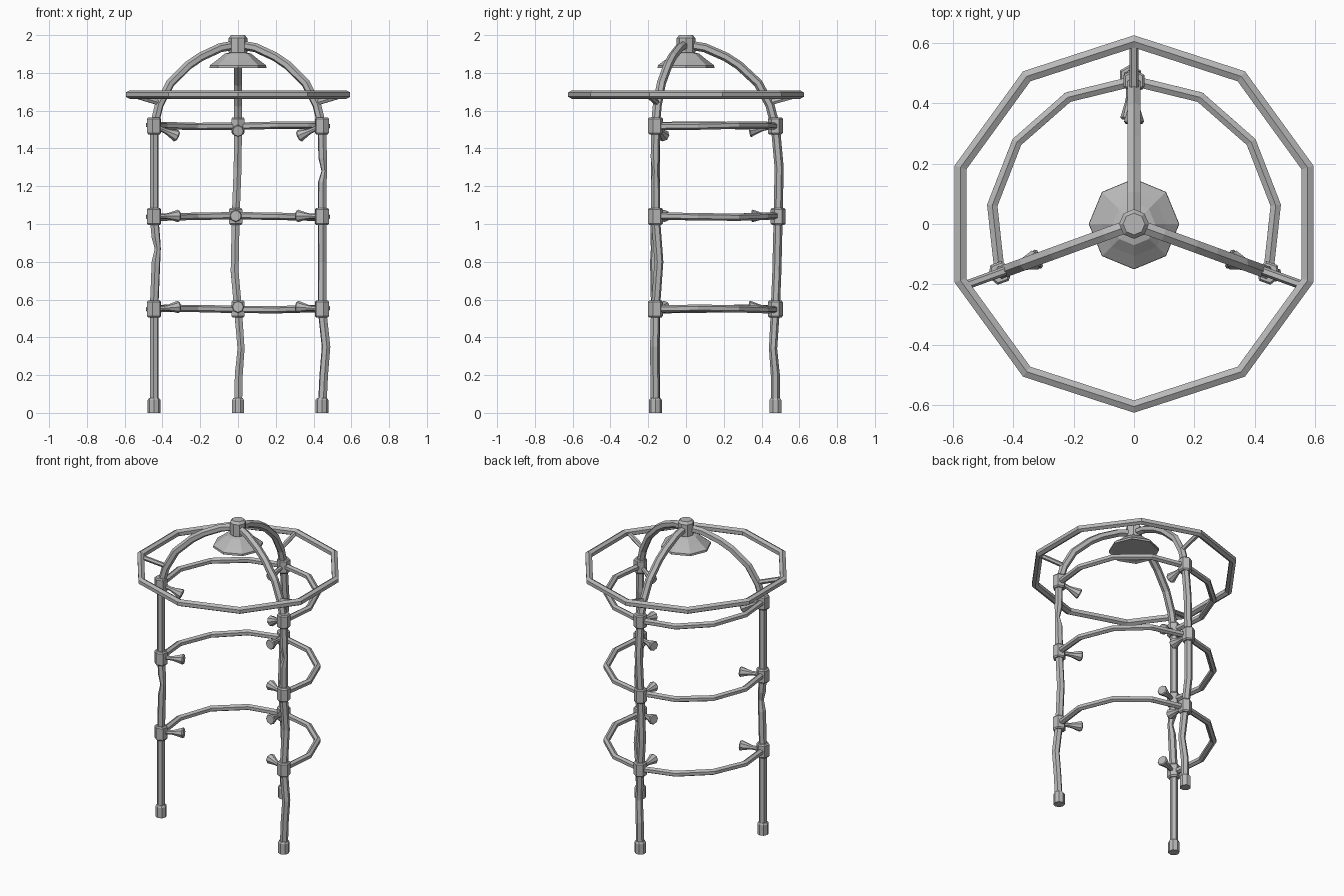
import bpy, bmesh, math
from mathutils import Vector

cube = bpy.data.objects.get("Cube")
if cube:
    bpy.data.objects.remove(cube, do_unlink=True)

steel = bpy.data.materials.new("grey steel")
steel.use_nodes = True
GREY = (0.48, 0.48, 0.48, 1)
steel.diffuse_color = GREY
steel.node_tree.nodes["Principled BSDF"].inputs["Base Color"].default_value = GREY
UP = Vector((0, 0, 1))


def finish(name, bm):
    bmesh.ops.recalc_face_normals(bm, faces=bm.faces)
    mesh = bpy.data.meshes.new(name)
    bm.to_mesh(mesh)
    bm.free()
    mesh.materials.append(steel)
    obj = bpy.data.objects.new(name, mesh)
    bpy.context.collection.objects.link(obj)
    return obj


def skin(name, loops, closed=False):
    """Bridge a series of equal cross-sections into a flat-faced solid."""
    bm = bmesh.new()
    rings = [[bm.verts.new(p) for p in loop] for loop in loops]
    n = len(rings[0])
    pairs = list(zip(rings, rings[1:]))
    if closed:
        pairs.append((rings[-1], rings[0]))
    else:
        bm.faces.new(rings[0])
        bm.faces.new(rings[-1])
    for a, b in pairs:
        for i in range(n):
            j = (i + 1) % n
            bm.faces.new((a[i], a[j], b[j], b[i]))
    return finish(name, bm)


def tube(name, points, radius, ref, phase=0.0, closed=False, scales=None, sides=6):
    """Mitred pipe along a path; ref is roughly normal to the bending plane."""
    pts = [Vector(p) for p in points]
    n, loops = len(pts), []
    for k, p in enumerate(pts):
        before = pts[k - 1] if (k or closed) else None
        after = pts[(k + 1) % n] if (k < n - 1 or closed) else None
        d1 = (p - before).normalized() if before else (after - p).normalized()
        d2 = (after - p).normalized() if after else d1
        t = (d1 + d2).normalized()
        u = (ref - t * ref.dot(t)).normalized()
        v = t.cross(u) / max(t.dot(d1), 0.7)
        r = radius * (scales[k] if scales else 1)
        loops.append([p + r * (u * math.cos(a) + v * math.sin(a))
                      for a in (phase + math.tau * i / sides for i in range(sides))])
    return skin(name, loops, closed)


def turned(name, profile, base, axis=UP, ref=Vector((1, 0, 0)), sides=8, phase=0.0):
    """Faceted lathe: profile holds (radius, distance along axis)."""
    axis = axis.normalized()
    u = (ref - axis * ref.dot(axis)).normalized()
    v = axis.cross(u)
    angles = [phase + math.tau * i / sides for i in range(sides)]
    return skin(name, [[base + axis * h + r * (u * math.cos(a) + v * math.sin(a))
                        for a in angles] for r, h in profile])


# Bent legs: (height, radial shift, sideways shift, thickness)
LEG_R = 0.473
JOINTS = (0.55, 1.04, 1.52)
legs = {
    "back": (90, [(0, 0, 0, 1), (0.2, 0, -0.004, 1), (0.34, -0.012, -0.016, 0.9),
                  (0.55, 0, 0, 1), (0.75, 0.008, 0.018, 1), (1.04, 0.015, 0.012, 1),
                  (1.3, 0.02, 0.002, 1), (1.52, 0, 0, 1)]),
    "left": (-20, [(0, 0, 0, 1), (0.2, 0.01, 0, 1), (0.35, 0.022, 0.003, 1),
                   (0.55, 0, 0, 1), (0.8, -0.004, 0.018, 1), (1.04, 0, 0, 1),
                   (1.22, 0.002, 0, 1), (1.28, 0.012, 0.004, 0.65),
                   (1.35, 0.004, 0, 1), (1.52, 0, 0, 1)]),
    "right": (200, [(0, 0, 0, 1), (0.55, 0, 0, 1), (0.8, -0.008, 0.008, 1),
                    (0.87, -0.016, 0.014, 0.7), (0.93, -0.008, 0.006, 1),
                    (1.04, 0, 0, 1), (1.52, 0, 0, 1)]),
}
# Domed arm: (radius, height) from leg top to the crown
arch = [(0.444, 1.63), (0.382, 1.745), (0.28, 1.84), (0.21, 1.885), (0.1, 1.933), (0, 1.95)]

for side, (deg, bends) in legs.items():
    a = math.radians(deg)
    out = Vector((math.cos(a), math.sin(a), 0))
    across = Vector((-math.sin(a), math.cos(a), 0))

    # Leg and arm as one pipe
    path = [out * (LEG_R + r) + across * s + UP * z for z, r, s, _ in bends]
    thick = [b[3] for b in bends] + [1] * len(arch)
    path_all = path + [out * r + UP * z for r, z in arch]
    tube(side + "_leg", path_all, 0.024, across, math.pi / 6, scales=thick)

    # Foot and strut to the upper ring
    turned(side + "_foot", [(0.034, 0), (0.034, 0.068), (0.027, 0.078)], path[0],
           ref=out, phase=math.pi / 8)
    tube(side + "_strut", [out * 0.44 + UP * 1.64, out * 0.6 + UP * 1.685], 0.015, across)

    # Joint collars with inward spray nozzles
    for level, z in enumerate(JOINTS):
        spot = next(p for p, b in zip(path, bends) if b[0] == z)
        turned(f"{side}_joint_{level}",
               [(0.033, -0.045), (0.04, -0.037), (0.04, 0.037), (0.033, 0.045)],
               spot, ref=out, sides=6)
        drop = (0.08, 0.02, 0.05)[level]
        if level == 2:
            drop = -0.2 if side == "back" else -0.42
        turned(f"{side}_nozzle_{level}",
               [(0.014, 0.02), (0.014, 0.065), (0.018, 0.085), (0.033, 0.135), (0.028, 0.142)],
               spot, axis=UP * drop - out, ref=across, sides=8)

# Horseshoe rails, open at the front
STEPS = 8
for level, z in enumerate(JOINTS):
    rail = []
    for i in range(STEPS + 1):
        a = math.radians(-20 + 220 * i / STEPS)
        wave = 0.004 * math.sin(i * 1.4 + level * 2.2)
        rail.append((LEG_R * math.cos(a), LEG_R * math.sin(a), z + wave))
    tube(f"rail_{level}", rail, 0.0195, UP)

# Ten-sided curtain ring
ring = [(0.604 * math.cos(a), 0.604 * math.sin(a), 1.685)
        for a in (math.radians(90 + 36 * i) for i in range(10))]
tube("curtain_ring", ring, 0.0225, UP, closed=True)

# Crown cap and shower head
turned("crown_cap", [(0.044, 1.9), (0.049, 1.91), (0.049, 1.985), (0.036, 2.0)], Vector())
turned("shower_head",
       [(0.135, 1.832), (0.15, 1.827), (0.149, 1.84), (0.106, 1.872), (0.07, 1.902), (0.045, 1.908)],
       Vector())
